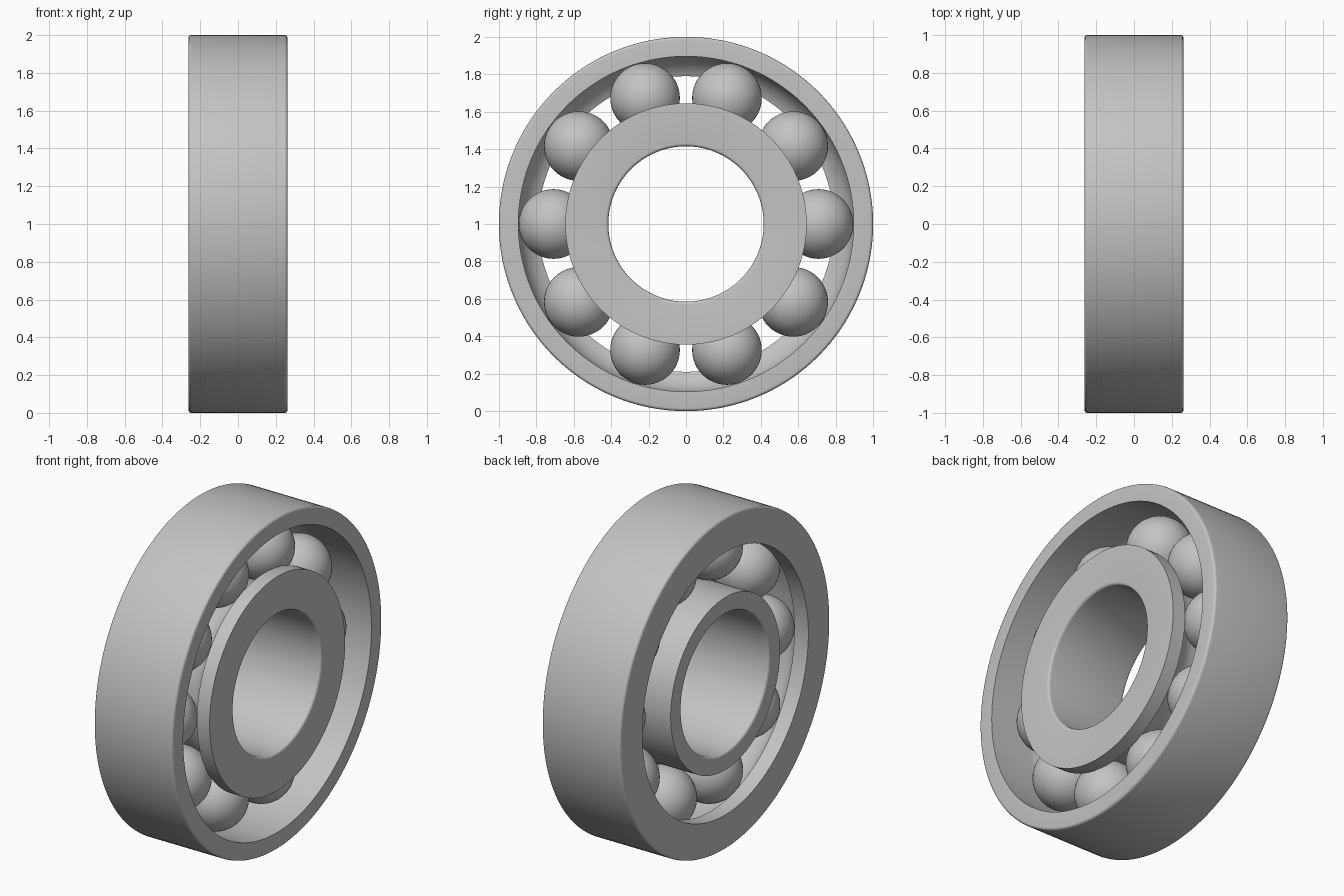
import bpy, bmesh
from math import sin, cos, pi, acos, radians
from mathutils import Vector, Matrix

cube = bpy.data.objects.get("Cube")
if cube:
    bpy.data.objects.remove(cube, do_unlink=True)

HALF_WIDTH = 0.262
PITCH, BALL, GROOVE = 0.708, 0.186, 0.188
BALL_COUNT = 10
BORE, FILLET = 0.415, 0.016
INNER_LOW, INNER_SHOULDER = PITCH - GROOVE, 0.645
OUTER_HIGH, OUTER_SHOULDER = PITCH + GROOVE, 0.79
CENTRE = Vector((0, 0, 1))

steel = bpy.data.materials.new("steel_grey")
colour = (0.55, 0.55, 0.55, 1)
steel.diffuse_color = colour
steel.use_nodes = True
steel.node_tree.nodes["Principled BSDF"].inputs["Base Color"].default_value = colour


def arc(cx, cr, radius, start, end, steps):
    """Arc points as (x, distance from axis); angles in radians."""
    angles = [start + (end - start) * i / steps for i in range(steps + 1)]
    return [(cx + radius * cos(a), cr + radius * sin(a)) for a in angles]


def finish(bm, name):
    bmesh.ops.recalc_face_normals(bm, faces=bm.faces)
    mesh = bpy.data.meshes.new(name)
    bm.to_mesh(mesh)
    bm.free()
    mesh.materials.append(steel)
    obj = bpy.data.objects.new(name, mesh)
    bpy.context.collection.objects.link(obj)
    bpy.ops.object.select_all(action='DESELECT')
    obj.select_set(True)
    bpy.context.view_layer.objects.active = obj
    bpy.ops.object.shade_smooth_by_angle(angle=radians(30))
    return obj


def lathe(name, profile, segments=160):
    """Revolve a closed profile about the x axis."""
    bm = bmesh.new()
    rings = []
    for s in range(segments):
        a = 2 * pi * s / segments
        rings.append([bm.verts.new((x, r * cos(a), 1 + r * sin(a))) for x, r in profile])
    n = len(profile)
    for s in range(segments):
        here, there = rings[s], rings[(s + 1) % segments]
        for i in range(n):
            j = (i + 1) % n
            bm.faces.new((here[i], here[j], there[j], there[i]))
    return finish(bm, name)


edge = HALF_WIDTH - FILLET

# Inner ring: rounded bore, one tall shoulder on the +x side
shoulder_angle = acos((PITCH - INNER_SHOULDER) / GROOVE)
inner = arc(-edge, BORE + FILLET, FILLET, pi, 1.5 * pi, 5)
inner += arc(edge, BORE + FILLET, FILLET, 1.5 * pi, 2 * pi, 5)
inner += [(HALF_WIDTH, INNER_SHOULDER)]
inner += arc(0, PITCH, GROOVE, 1.5 * pi + shoulder_angle, 1.5 * pi, 14)
inner += [(-HALF_WIDTH, INNER_LOW)]
lathe("inner_ring", inner)

# Outer ring: rounded rim, one deep shoulder on the -x side
lip_angle = acos((OUTER_SHOULDER - PITCH) / GROOVE)
outer = arc(edge, 1 - FILLET, FILLET, 0, pi / 2, 5)
outer += arc(-edge, 1 - FILLET, FILLET, pi / 2, pi, 5)
outer += [(-HALF_WIDTH, OUTER_SHOULDER)]
outer += arc(0, PITCH, GROOVE, pi / 2 + lip_angle, pi / 2, 14)
outer += [(HALF_WIDTH, OUTER_HIGH)]
lathe("outer_ring", outer)

# Balls spaced evenly around the race
for k in range(BALL_COUNT):
    a = 2 * pi * k / BALL_COUNT
    place = CENTRE + PITCH * Vector((0, cos(a), sin(a)))
    bm = bmesh.new()
    bmesh.ops.create_uvsphere(bm, u_segments=48, v_segments=24, radius=BALL,
                              matrix=Matrix.Translation(place))
    finish(bm, f"ball_{k + 1}")
